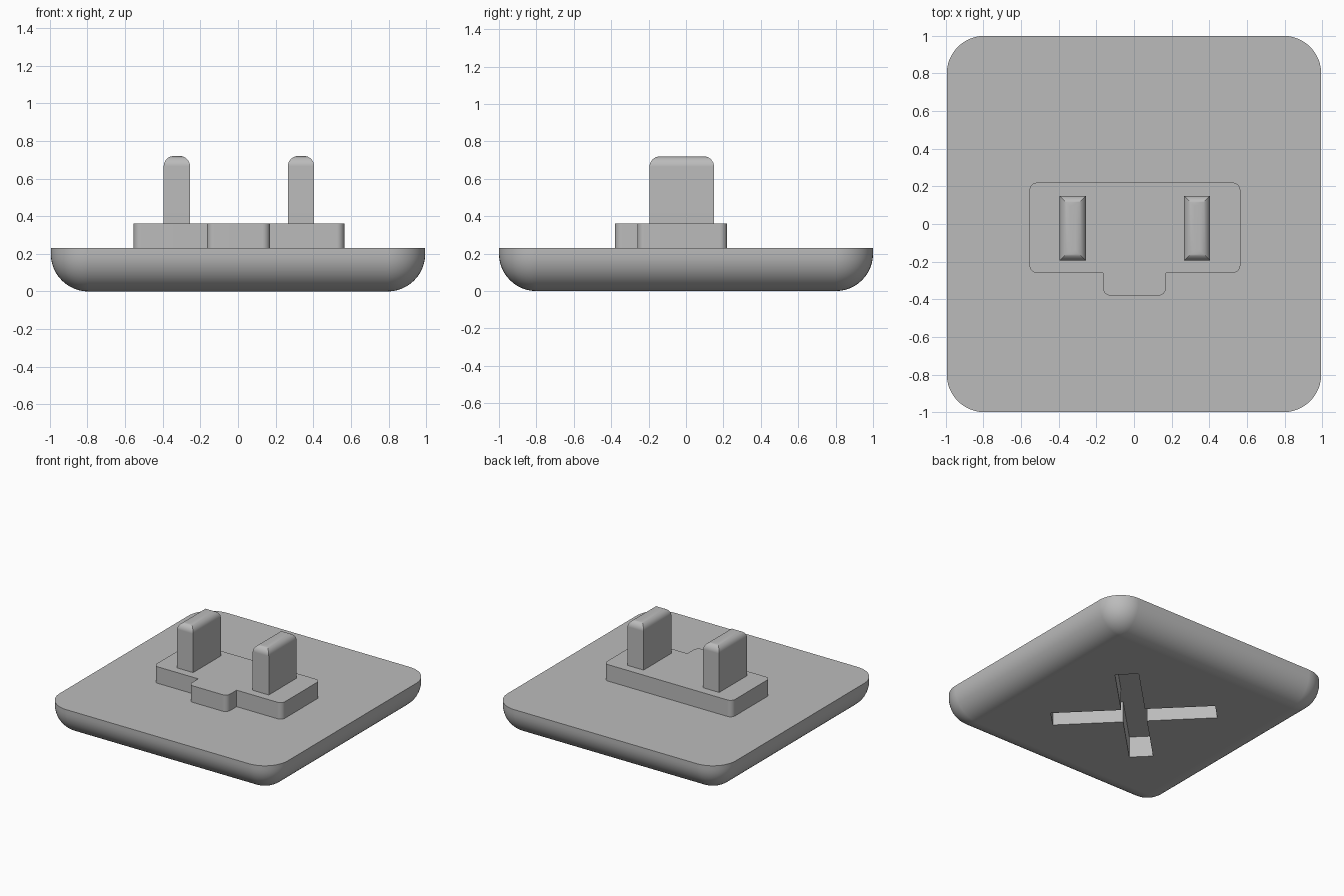
import bpy
import bmesh
import math

if "Cube" in bpy.data.objects:
    bpy.data.objects.remove(bpy.data.objects["Cube"])

grey = bpy.data.materials.new("light grey")
grey.diffuse_color = (0.5, 0.5, 0.5, 1)
grey.use_nodes = True
grey.node_tree.nodes["Principled BSDF"].inputs["Base Color"].default_value = grey.diffuse_color


def prism(outline, z0, z1):
    """bmesh of a counter-clockwise outline extruded from z0 to z1"""
    bm = bmesh.new()
    low = [bm.verts.new((x, y, z0)) for x, y in outline]
    top = [bm.verts.new((x, y, z1)) for x, y in outline]
    bm.faces.new(low[::-1])
    bm.faces.new(top)
    n = len(outline)
    for i in range(n):
        j = (i + 1) % n
        bm.faces.new((low[i], low[j], top[j], top[i]))
    bm.normal_update()
    return bm


def rect(x0, x1, y0, y1):
    return [(x0, y0), (x1, y0), (x1, y1), (x0, y1)]


def is_vertical(e):
    return abs(e.verts[0].co.z - e.verts[1].co.z) > 0.01


def at_height(e, z):
    return all(abs(v.co.z - z) < 1e-4 for v in e.verts)


def round_edges(bm, edges, radius, segments):
    bmesh.ops.bevel(bm, geom=edges, offset=radius, segments=segments,
                    profile=0.5, affect='EDGES')


def make(name, bm):
    me = bpy.data.meshes.new(name)
    bm.to_mesh(me)
    bm.free()
    me.materials.append(grey)
    ob = bpy.data.objects.new(name, me)
    bpy.context.collection.objects.link(ob)
    return ob


def activate(ob):
    bpy.ops.object.select_all(action='DESELECT')
    ob.select_set(True)
    bpy.context.view_layer.objects.active = ob


def smooth(ob):
    activate(ob)
    bpy.ops.object.shade_smooth_by_angle(angle=math.radians(30))
    mod = ob.modifiers.new("flat face normals", 'WEIGHTED_NORMAL')
    mod.keep_sharp = True


# square base plate, rounded at the corners and underneath
bm = prism(rect(-0.995, 0.995, -1, 1), 0, 0.23)
round_edges(bm, [e for e in bm.edges if is_vertical(e) or at_height(e, 0)], 0.2, 12)
plate = make("base_plate", bm)

# diagonal cross-shaped slot in the underside
w, l = 0.085, 0.59
cross = []
for k in range(4):
    a = math.pi / 4 + k * math.pi / 2
    for x, y in ((l, -w), (l, w), (w, w)):
        cross.append((x * math.cos(a) - y * math.sin(a),
                      x * math.sin(a) + y * math.cos(a)))
cutter = make("slot_cutter", prism(cross, -0.1, 0.165))
cutter.hide_render = True
mod = plate.modifiers.new("slot", 'BOOLEAN')
mod.operation = 'DIFFERENCE'
mod.solver = 'EXACT'
mod.object = cutter
activate(plate)
bpy.ops.object.modifier_apply(modifier=mod.name)
bpy.data.objects.remove(cutter)
smooth(plate)

# raised pedestal with a tab towards the front, outer corners rounded
outline = [(-0.165, -0.26), (-0.165, -0.38), (0.17, -0.38), (0.17, -0.26),
           (0.565, -0.26), (0.565, 0.22), (-0.555, 0.22), (-0.555, -0.26)]
bm = prism(outline, 0.22, 0.36)
round_edges(bm, [e for e in bm.edges if is_vertical(e) and e.is_convex], 0.04, 6)
smooth(make("pedestal", bm))

# two upright prongs with rounded tops
for name, x in (("left_prong", -0.325), ("right_prong", 0.335)):
    bm = prism(rect(x - 0.07, x + 0.07, -0.195, 0.15), 0.35, 0.72)
    round_edges(bm, [e for e in bm.edges if at_height(e, 0.72)], 0.055, 8)
    smooth(make(name, bm))
